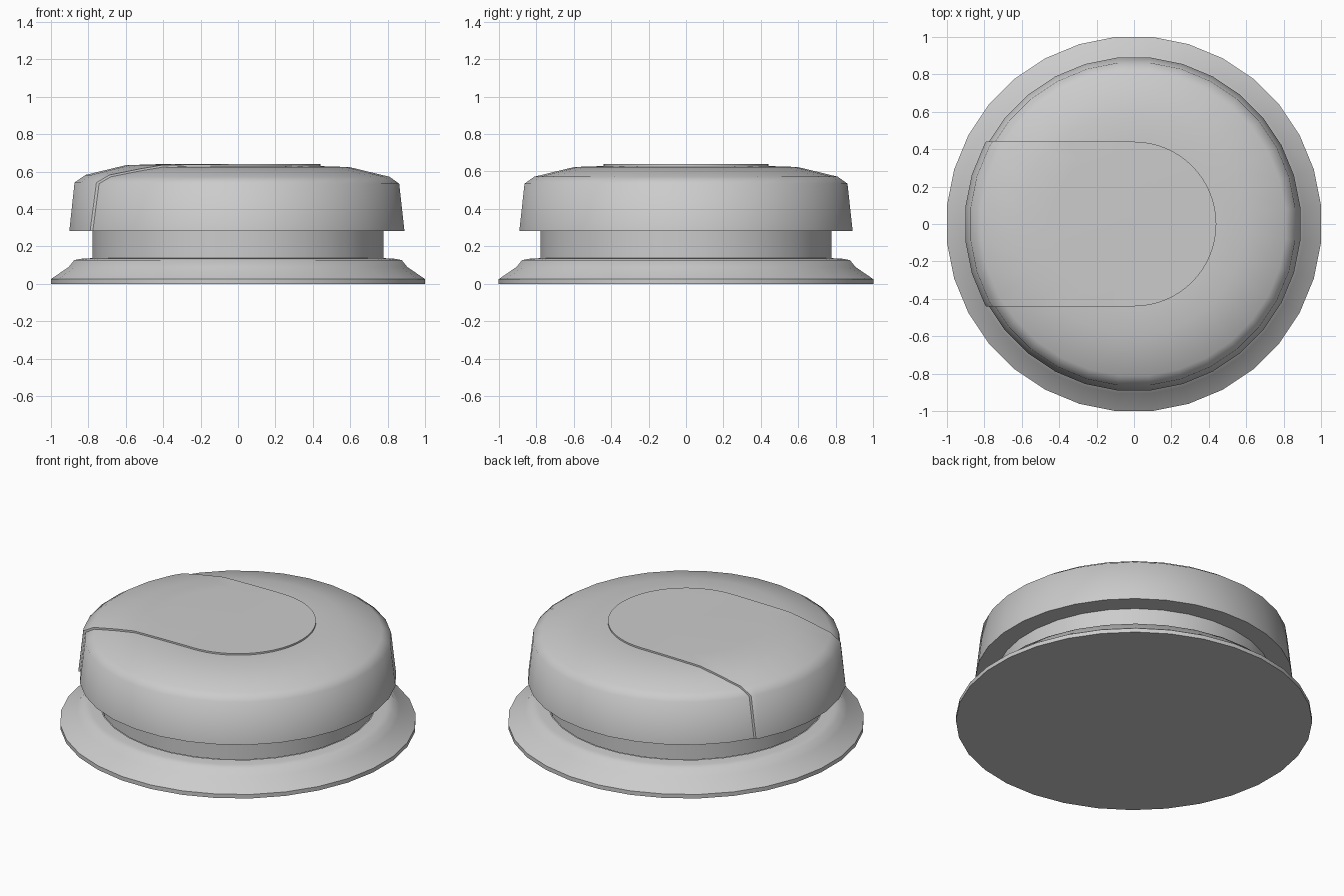
import bpy, bmesh, math

if "Cube" in bpy.data.objects:
    bpy.data.objects.remove(bpy.data.objects["Cube"])

SIDES = 32
HALF = math.pi / SIDES


def finish(name, bm):
    me = bpy.data.meshes.new(name)
    bm.to_mesh(me)
    bm.free()
    ob = bpy.data.objects.new(name, me)
    bpy.context.collection.objects.link(ob)
    return ob


def smooth(ob, degrees=52):
    bpy.ops.object.select_all(action='DESELECT')
    bpy.context.view_layer.objects.active = ob
    ob.select_set(True)
    bpy.ops.object.shade_smooth_by_angle(angle=math.radians(degrees))


def lathe(name, profile):
    """Revolve an (r, z) profile; r is measured to the middle of the flats."""
    bm = bmesh.new()
    rings = []
    for r, z in profile:
        if r == 0:
            rings.append([bm.verts.new((0, 0, z))] * SIDES)
            continue
        r /= math.cos(HALF)
        angles = [2 * HALF * i + HALF for i in range(SIDES)]
        rings.append([bm.verts.new((r * math.cos(a), r * math.sin(a), z)) for a in angles])
    for lo, hi in zip(rings, rings[1:]):
        for i in range(SIDES):
            j = (i + 1) % SIDES
            corners = list(dict.fromkeys((lo[i], lo[j], hi[j], hi[i])))
            bm.faces.new(corners)
    return finish(name, bm)


# Flared base, neck and domed cap
smooth(lathe("base", [(0, 0), (1, 0), (1, 0.025), (0.905, 0.09), (0.875, 0.127),
                      (0.835, 0.134), (0.78, 0.137)]))
smooth(lathe("neck", [(0.777, 0.137), (0.777, 0.282)]))
smooth(lathe("cap", [(0.777, 0.282), (0.89, 0.282), (0.862, 0.535), (0.81, 0.572),
                     (0.595, 0.624), (0.44, 0.629), (0, 0.63)]))

# Raised tongue: thin shell just outside the cap, trimmed to a round-ended strip
tongue = lathe("tongue", [(0, 0.615), (0.59, 0.61), (0.80, 0.56), (0.85, 0.53),
                          (0.88, 0.281), (0.902, 0.281), (0.874, 0.541),
                          (0.815, 0.582), (0.6, 0.634), (0.44, 0.639), (0, 0.641)])

# Trimming prism
bm = bmesh.new()
outline = [(-1.2, 0.44), (-1.2, -0.44)]
for i in range(33):
    a = -math.pi / 2 + math.pi * i / 32
    outline.append((0.44 * math.cos(a), 0.44 * math.sin(a)))
face = bm.faces.new([bm.verts.new((x, y, 0.1)) for x, y in outline])
top = bmesh.ops.extrude_face_region(bm, geom=[face])["geom"]
bmesh.ops.translate(bm, vec=(0, 0, 0.8),
                    verts=[v for v in top if isinstance(v, bmesh.types.BMVert)])
bmesh.ops.recalc_face_normals(bm, faces=bm.faces)
cutter = finish("tongue_cutter", bm)
cutter.hide_render = True

# Trim the tongue, then drop the helper
mod = tongue.modifiers.new("trim", 'BOOLEAN')
mod.operation = 'INTERSECT'
mod.solver = 'EXACT'
mod.object = cutter
bpy.ops.object.select_all(action='DESELECT')
bpy.context.view_layer.objects.active = tongue
tongue.select_set(True)
bpy.ops.object.modifier_apply(modifier="trim")
bpy.data.objects.remove(cutter)
smooth(tongue)
